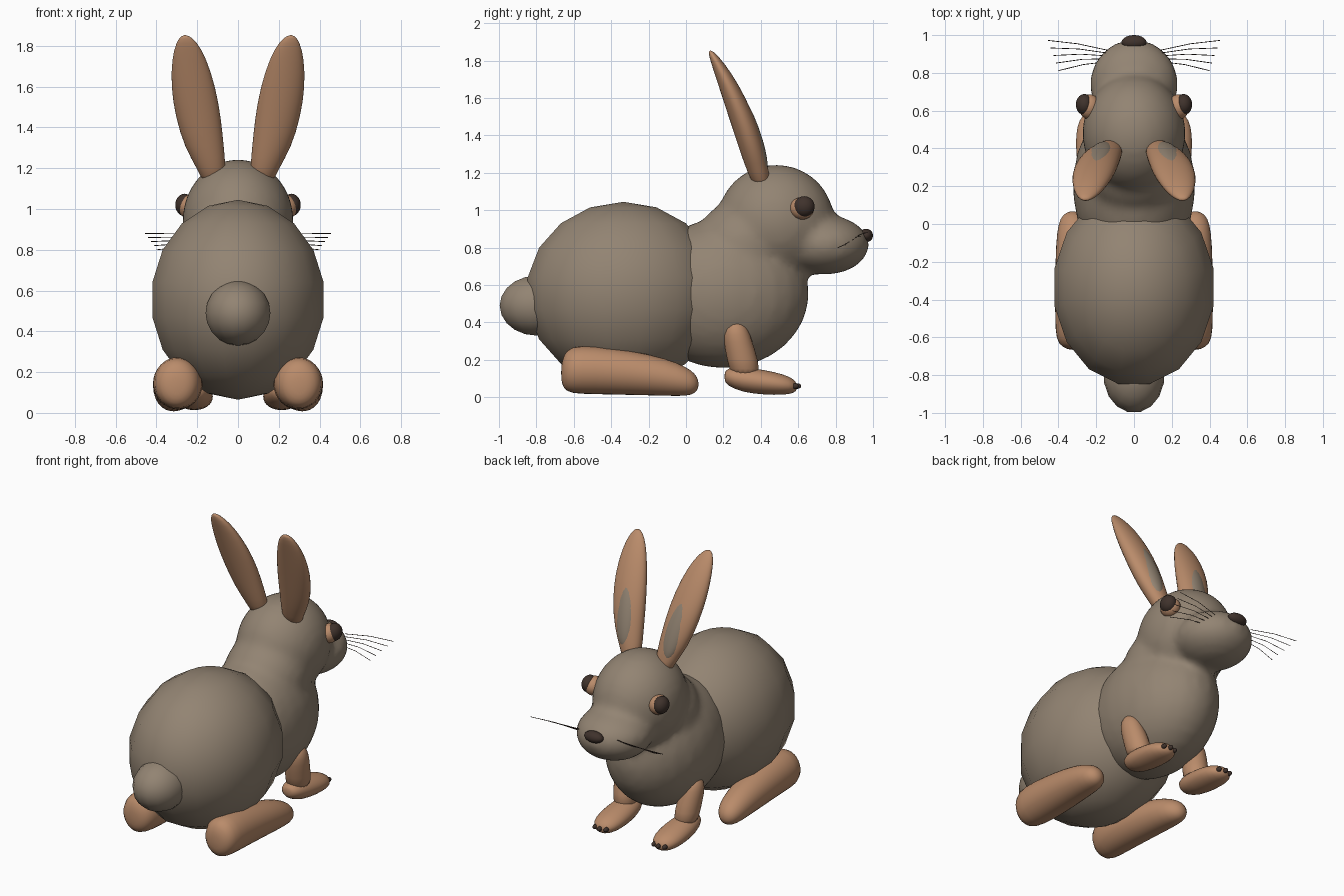
import bpy, bmesh, math
from mathutils import Matrix, Vector, Euler

if "Cube" in bpy.data.objects:
    bpy.data.objects.remove(bpy.data.objects["Cube"])


def material(name, rgb):
    m = bpy.data.materials.new(name)
    m.use_nodes = True
    color = (*rgb, 1)
    m.diffuse_color = color
    m.node_tree.nodes["Principled BSDF"].inputs["Base Color"].default_value = color
    return m


FUR = material("grey_brown_fur", (0.29, 0.23, 0.17))
TAN = material("tan_fur", (0.49, 0.26, 0.145))
DARK = material("dark_brown", (0.05, 0.032, 0.025))


def finish(name, bm, mat):
    bmesh.ops.recalc_face_normals(bm, faces=bm.faces)
    for f in bm.faces:
        f.smooth = True
    mesh = bpy.data.meshes.new(name)
    bm.to_mesh(mesh)
    bm.free()
    mesh.materials.append(mat)
    obj = bpy.data.objects.new(name, mesh)
    bpy.context.collection.objects.link(obj)
    return obj


def add_ball(bm, center, radii, rot=(0, 0, 0), segs=24, rings=16):
    spin = Matrix.Rotation(math.pi / segs, 4, "Z")
    mat = Matrix.LocRotScale(Vector(center), Euler(rot), Vector(radii)) @ spin
    bmesh.ops.create_uvsphere(bm, u_segments=segs, v_segments=rings, radius=1, matrix=mat)


def ball(name, center, radii, mat, **kw):
    bm = bmesh.new()
    add_ball(bm, center, radii, **kw)
    return finish(name, bm, mat)


def loft(name, axis, side, sections, mat, n=16):
    """Skin elliptical rings (t, x, b, rx, rb); b is z for axis y, y for axis z."""
    bm = bmesh.new()
    rings = []
    for t, x, b, rx, rb in sections:
        ring = []
        for i in range(n):
            a = math.tau * i / n
            px, pb = x * side + rx * math.cos(a), b + rb * math.sin(a)
            ring.append(bm.verts.new((px, t, pb) if axis == "y" else (px, pb, t)))
        rings.append(ring)
    for r0, r1 in zip(rings, rings[1:]):
        for i in range(n):
            j = (i + 1) % n
            bm.faces.new((r0[i], r0[j], r1[j], r1[i]))
    bm.faces.new(rings[0])
    bm.faces.new(rings[-1])
    obj = finish(name, bm, mat)
    obj.modifiers.new("round", "SUBSURF").levels = 1
    obj.modifiers["round"].render_levels = 1
    return obj


# Rump and tail
ball("rump", (0, -0.335, 0.555), (0.435, 0.53, 0.49), FUR, segs=16, rings=9)
ball("tail", (0, -0.8, 0.49), (0.162, 0.2, 0.16), FUR, segs=16, rings=10)

# Chest, neck, head and muzzle blended into one skin
bm = bmesh.new()
add_ball(bm, (0, 0.2, 0.555), (0.325, 0.46, 0.4))
add_ball(bm, (0, 0.31, 0.8), (0.265, 0.27, 0.26))
add_ball(bm, (0, 0.48, 0.94), (0.275, 0.315, 0.305))
add_ball(bm, (0, 0.74, 0.815), (0.235, 0.24, 0.16))
front = finish("chest_and_head", bm, FUR)
remesh = front.modifiers.new("blend", "REMESH")
remesh.mode = "VOXEL"
remesh.voxel_size = 0.025
remesh.use_smooth_shade = True
smooth = front.modifiers.new("soften", "SMOOTH")
smooth.factor = 0.5
smooth.iterations = 8

# Nose
ball("nose", (0, 0.962, 0.865), (0.066, 0.038, 0.036), DARK)

EAR = [(1.12, 0.12, 0.41, 0.05, 0.045), (1.2, 0.13, 0.387, 0.072, 0.058),
       (1.3, 0.165, 0.36, 0.098, 0.068), (1.45, 0.195, 0.315, 0.114, 0.072),
       (1.6, 0.22, 0.258, 0.112, 0.064), (1.74, 0.24, 0.195, 0.086, 0.046),
       (1.82, 0.252, 0.15, 0.052, 0.027), (1.855, 0.26, 0.13, 0.015, 0.01)]
HIND = [(-0.668, 0.3, 0.13, 0.03, 0.035), (-0.655, 0.3, 0.137, 0.08, 0.095),
        (-0.615, 0.3, 0.147, 0.116, 0.13), (-0.5, 0.293, 0.146, 0.128, 0.132),
        (-0.3, 0.3, 0.132, 0.12, 0.122), (-0.1, 0.313, 0.108, 0.103, 0.102),
        (0, 0.318, 0.084, 0.085, 0.08), (0.05, 0.325, 0.074, 0.055, 0.055),
        (0.068, 0.325, 0.07, 0.015, 0.015)]
ARM = [(0.1, 0.22, 0.32, 0.075, 0.08), (0.2, 0.225, 0.303, 0.077, 0.085),
       (0.3, 0.24, 0.277, 0.073, 0.078), (0.37, 0.25, 0.267, 0.06, 0.066),
       (0.41, 0.255, 0.268, 0.02, 0.025)]
PAW = [(0.205, 0.215, 0.11, 0.02, 0.02), (0.22, 0.215, 0.11, 0.06, 0.048),
       (0.3, 0.215, 0.095, 0.086, 0.07), (0.42, 0.215, 0.08, 0.097, 0.068),
       (0.52, 0.215, 0.068, 0.09, 0.057), (0.575, 0.215, 0.06, 0.062, 0.04),
       (0.595, 0.215, 0.056, 0.02, 0.015)]

for side, label in ((1, "left"), (-1, "right")):
    # Ears with grey lining
    loft(label + "_ear", "z", side, EAR, TAN)
    ball(label + "_ear_lining", (0.187 * side, 0.357, 1.41), (0.066, 0.04, 0.215), FUR,
         rot=(0.33, 0.17 * side, 0))

    # Legs and paws
    loft(label + "_hind_leg", "y", side, HIND, TAN)
    loft(label + "_front_leg", "z", side, ARM, TAN)
    loft(label + "_front_paw", "y", side, PAW, TAN)
    for i in (-1, 0, 1):
        ball(f"{label}_claw_{i + 2}", ((0.215 + 0.04 * i) * side, 0.595 - 0.012 * abs(i), 0.06),
             (0.014, 0.022, 0.015), DARK, segs=12, rings=8)

    # Eyes in tan sockets
    ball(label + "_eye_socket", (0.235 * side, 0.62, 1.01), (0.058, 0.066, 0.06), TAN)
    ball(label + "_eye", (0.262 * side, 0.632, 1.02), (0.046, 0.056, 0.055), DARK)

    # Whiskers
    curve = bpy.data.curves.new(label + "_whiskers", "CURVE")
    curve.dimensions = "3D"
    curve.bevel_depth = 0.002
    curve.bevel_resolution = 0
    curve.materials.append(DARK)
    for i in range(5):
        start = Vector((0.14 * side, 0.92 - 0.015 * i, 0.865 - 0.012 * i))
        tip = Vector(((0.455 - 0.014 * i) * side, 0.972 - 0.04 * i, 0.88 - 0.02 * i))
        mid = (start + tip) / 2 + Vector((0, 0.008, 0.006))
        spline = curve.splines.new("POLY")
        spline.points.add(2)
        for point, co in zip(spline.points, (start, mid, tip)):
            point.co = (*co, 1)
    bpy.context.collection.objects.link(bpy.data.objects.new(label + "_whiskers", curve))
